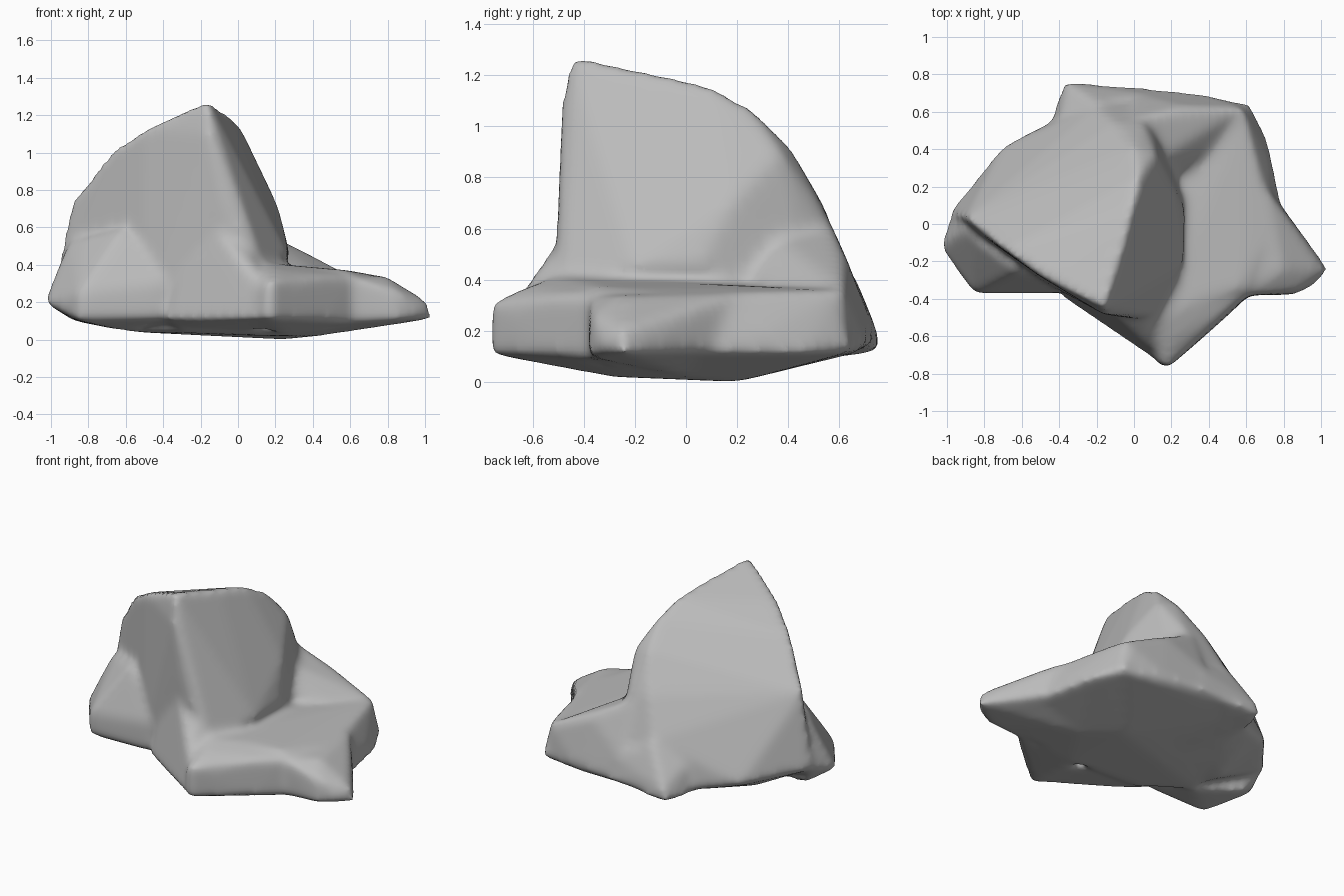
import bpy
import bmesh

default_cube = bpy.data.objects.get("Cube")
if default_cube:
    bpy.data.objects.remove(default_cube, do_unlink=True)


def add_chunk(bm, corners):
    """Add one convex chunk of stone spanned by its corner points."""
    verts = [bm.verts.new(corner) for corner in corners]
    result = bmesh.ops.convex_hull(bm, input=verts, use_existing_faces=False)
    buried = {item for key in ("geom_interior", "geom_unused")
              for item in result[key]
              if isinstance(item, bmesh.types.BMVert) and item.is_valid}
    bmesh.ops.delete(bm, geom=list(buried), context="VERTS")


def add_modifier(target, kind, **settings):
    """Add a modifier and set its options by name."""
    modifier = target.modifiers.new(kind.title(), kind)
    for option, value in settings.items():
        setattr(modifier, option, value)


# Tall leaning peak: steep front and side walls, long slope to the back
peak = [
    (-.16, -.45, 1.28), (-.5, -.28, 1.13), (-.69, -.14, 1), (-.9, .03, .73),
    (-.99, .06, .25), (-.05, -.12, 1.2), (0, .1, 1.16), (.03, .26, 1.07),
    (.12, .37, .9), (0, .41, .92), (.05, .54, .67), (-.1, .54, .69),
    (.22, .18, .7), (-.15, -.49, 1.1), (-.08, -.5, .75), (.04, -.51, .5),
    (.13, -.5, .4), (.27, -.2, .45), (.28, .05, .45), (.15, .5, .3),
    (-.2, .63, .45), (-.44, .55, .15), (.05, .72, .18), (-.7, .42, .2),
    (-.5, -.3, .1), (0, -.48, .1), (-.6, .1, .05),
]

# Low back corner below the long slope
back_corner = [
    (-.38, .76, .12), (-.35, .75, .2), (-.45, .54, .14), (-.4, .53, .33),
    (-.2, .65, .44), (.05, .73, .15), (.05, .7, .3), (-.2, .3, .05),
]

# Broad low shelf with a gently bellied underside
shelf = [
    (.15, -.48, .41), (.3, .1, .38), (.3, .6, .36), (.59, .59, .36),
    (.75, 0, .34), (.6, -.34, .37), (.62, .65, .12), (.71, .47, .11),
    (.73, .33, .2), (.79, .1, .11), (.7, -.32, .09), (.24, .2, 0),
    (.44, 0, .02), (.25, -.3, .02), (-.58, -.1, .04), (-.3, -.3, .04),
    (-.35, .68, .13), (.3, .69, .12),
]

# Blunt corner pushing out at the front
front_corner = [
    (.14, -.76, .11), (.18, -.77, .11), (.18, -.77, .31), (.14, -.75, .3),
    (.2, -.63, .37), (.13, -.49, .42), (.46, -.53, .1), (.42, -.52, .33),
    (.63, -.37, .09), (.62, -.37, .34), (.25, -.3, .02), (-.05, -.5, .1),
]

# Flare where the front wall runs down into the front corner
front_flare = [
    (-.4, -.38, .11), (-.12, -.47, .6), (.05, -.51, .5), (.12, -.5, .42),
    (.13, -.74, .11), (.13, -.7, .28), (-.05, -.58, .11), (-.2, -.51, .1),
    (-.3, -.4, .35), (.1, -.3, .04), (-.3, -.25, .05),
]

# Thin pointed end of the shelf
side_point = [
    (1.04, -.24, .11), (1.02, -.25, .2), (.97, -.33, .14), (.85, -.38, .1),
    (.85, -.37, .26), (.79, -.25, .34), (.7, .2, .35), (.79, .1, .12),
    (.58, -.38, .34), (.58, -.38, .09), (.45, 0, .02),
]

# Low spur on the opposite side, flaring up into the front wall
side_spur = [
    (-1.04, -.12, .2), (-.98, .05, .25), (-.85, -.37, .1), (-.85, -.37, .25),
    (-.91, -.03, .52), (-.83, -.11, .54), (-.62, -.25, .6), (-.6, -.36, .28),
    (-.42, -.37, .11), (-.4, -.37, .3), (-.58, -.1, .04), (-.88, 0, .1),
]

# Ridge that joins the peak to the back of the shelf
back_saddle = [
    (0, .7, .3), (0, .56, .64), (.05, .3, .62), (.27, .63, .48),
    (.43, .62, .39), (.22, .25, .42), (.42, .4, .37), (.34, .7, .16),
    (.05, .73, .15), (.59, .62, .35), (.58, .64, .14), (.2, .4, .05),
]

bm = bmesh.new()
for chunk in (peak, back_corner, shelf, front_corner, front_flare,
              side_point, side_spur, back_saddle):
    add_chunk(bm, chunk)
bmesh.ops.recalc_face_normals(bm, faces=bm.faces)
boulder_mesh = bpy.data.meshes.new("boulder")
bm.to_mesh(boulder_mesh)
bm.free()

boulder = bpy.data.objects.new("boulder", boulder_mesh)
bpy.context.collection.objects.link(boulder)

# Fuse the chunks into one skin and wear down the edges
add_modifier(boulder, "REMESH", mode="VOXEL", voxel_size=.022,
             use_smooth_shade=True)
add_modifier(boulder, "SMOOTH", factor=.5, iterations=16)

# Plain grey stone
stone = bpy.data.materials.new("grey_stone")
stone.use_nodes = True
colour = (.5, .5, .5, 1)
stone.diffuse_color = colour
shader = next(n for n in stone.node_tree.nodes if n.type == "BSDF_PRINCIPLED")
shader.inputs["Base Color"].default_value = colour
boulder_mesh.materials.append(stone)
